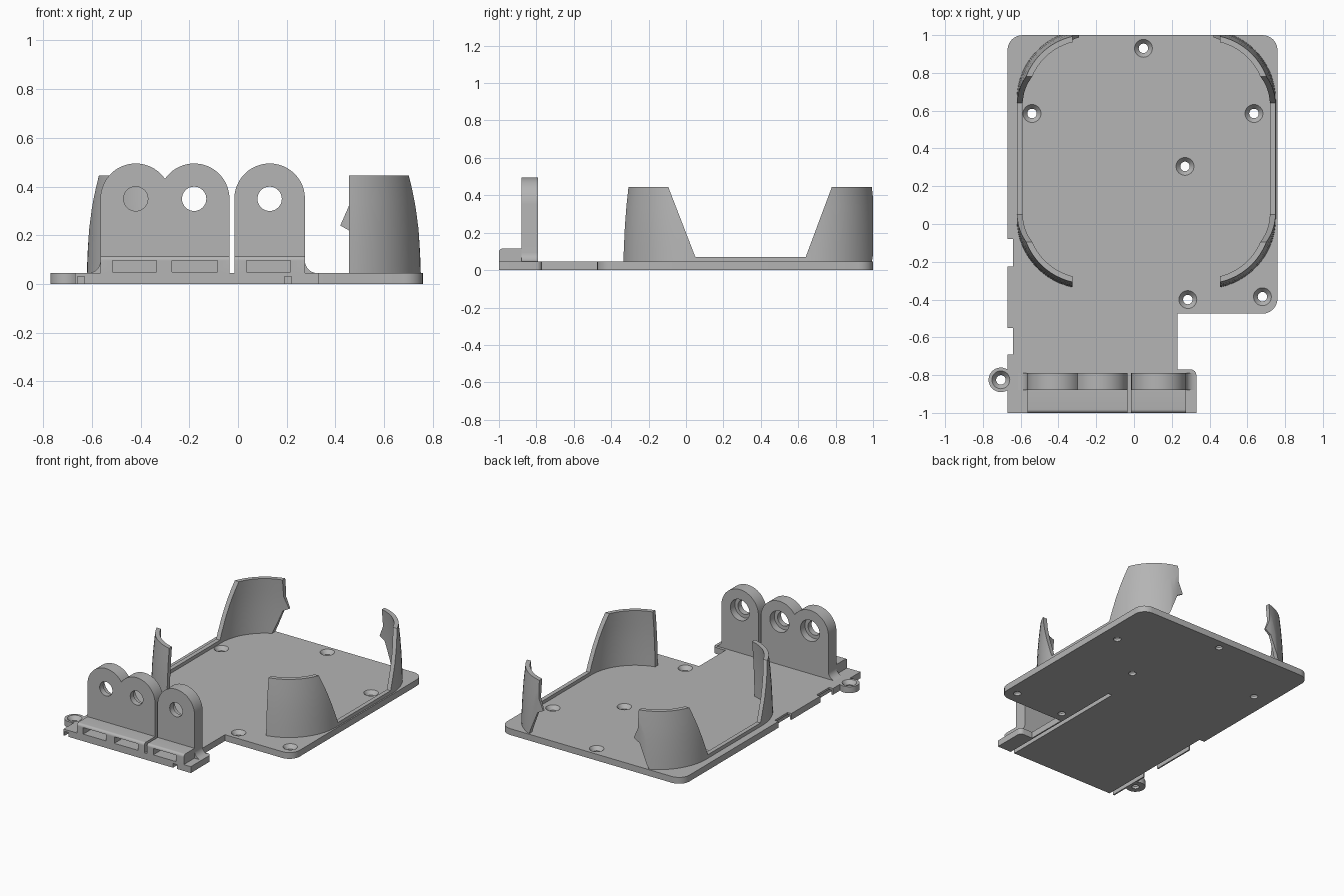
import bpy, bmesh
from math import pi, cos, sin, acos
from mathutils import Vector

if "Cube" in bpy.data.objects:
    bpy.data.objects.remove(bpy.data.objects["Cube"], do_unlink=True)

grey = bpy.data.materials.new("plain grey")
grey.use_nodes = True
grey.diffuse_color = (0.46, 0.46, 0.46, 1)
grey.node_tree.nodes["Principled BSDF"].inputs["Base Color"].default_value = grey.diffuse_color

T = 0.045          # plate thickness
CX, CY = 0.065, 0.343  # centre of the corner walls


def finish(name, bm):
    bmesh.ops.recalc_face_normals(bm, faces=bm.faces)
    mesh = bpy.data.meshes.new(name)
    bm.to_mesh(mesh)
    bm.free()
    mesh.materials.append(grey)
    ob = bpy.data.objects.new(name, mesh)
    bpy.context.collection.objects.link(ob)
    return ob


def prism(name, pts, axis, lo, hi):
    """Extrude a 2D polygon along an axis."""
    place = {"x": lambda u, v, w: (w, u, v), "y": lambda u, v, w: (u, w, v),
             "z": lambda u, v, w: (u, v, w)}[axis]
    bm = bmesh.new()
    a = [bm.verts.new(place(u, v, lo)) for u, v in pts]
    b = [bm.verts.new(place(u, v, hi)) for u, v in pts]
    bm.faces.new(a)
    bm.faces.new(b)
    for i in range(len(pts)):
        j = (i + 1) % len(pts)
        bm.faces.new((a[i], a[j], b[j], b[i]))
    return finish(name, bm)


def box(name, x0, x1, y0, y1, z0, z1):
    return prism(name, [(x0, y0), (x1, y0), (x1, y1), (x0, y1)], "z", z0, z1)


def arc(x, y, r, a0, a1, n=24):
    return [(x + r * cos(a0 + (a1 - a0) * i / n), y + r * sin(a0 + (a1 - a0) * i / n))
            for i in range(n + 1)]


def disc(name, u, v, r, axis, lo, hi):
    return prism(name, arc(u, v, r, 0, 2 * pi, 32)[:-1], axis, lo, hi)


def rounded(corners, n=6):
    """Outline of square corners (x, y, radius)."""
    out = []
    for i, (x, y, r) in enumerate(corners):
        p = Vector((x, y))
        if not r:
            out.append((x, y))
            continue
        a = (Vector(corners[i - 1][:2]) - p).normalized()
        b = (Vector(corners[(i + 1) % len(corners)][:2]) - p).normalized()
        c = p + r * (a + b)
        for k in range(n + 1):
            t = pi / 2 * k / n
            out.append(tuple(c - r * (b * cos(t) + a * sin(t))))
    return out


def boolean(ob, tool, operation="DIFFERENCE"):
    mod = ob.modifiers.new("cut", "BOOLEAN")
    mod.operation, mod.object, mod.solver = operation, tool, "EXACT"
    bpy.context.view_layer.objects.active = ob
    bpy.ops.object.modifier_apply(modifier=mod.name)
    bpy.data.objects.remove(tool, do_unlink=True)


def smooth(ob):
    bpy.ops.object.select_all(action="DESELECT")
    ob.select_set(True)
    bpy.context.view_layer.objects.active = ob
    bpy.ops.object.shade_smooth_by_angle(angle=0.5)


# Base plate with edge notches, flange and side ear
plate = prism("base_plate", rounded([
    (-0.67, 1, 0.08), (0.76, 1, 0.08), (0.76, -0.475, 0.08), (0.23, -0.475, 0),
    (0.23, -0.77, 0), (0.33, -0.77, 0.03), (0.33, -1, 0), (-0.67, -1, 0),
    (-0.67, -0.69, 0), (-0.64, -0.69, 0), (-0.64, -0.55, 0), (-0.67, -0.55, 0),
    (-0.67, -0.225, 0), (-0.64, -0.225, 0), (-0.64, -0.08, 0), (-0.67, -0.08, 0)]),
    "z", 0, T)
boolean(plate, disc("ear", -0.705, -0.825, 0.065, "z", 0, T), "UNION")

# Grooves under the plate
boolean(plate, box("groove", 0.19, 0.22, -1.1, 0, -0.1, 0.03))
boolean(plate, box("groove", -0.66, -0.63, -1.1, -0.08, -0.1, 0.03))

# Countersunk screw holes
for x, y in [(0.05, 0.93), (-0.54, 0.585), (0.635, 0.585), (0.27, 0.305),
             (0.285, -0.4), (0.68, -0.385), (-0.705, -0.825)]:
    boolean(plate, disc("hole", x, y, 0.025, "z", -0.1, 0.1))
    bm = bmesh.new()
    bmesh.ops.create_cone(bm, cap_ends=True, segments=32, radius1=0.024, radius2=0.049, depth=0.03)
    bmesh.ops.translate(bm, verts=bm.verts, vec=(x, y, 0.032))
    boolean(plate, finish("sink", bm))
smooth(plate)

# Tapered ring wall, cut down to four corners joined by low side rims
levels = [(0.03, 0.686), (0.12, 0.683), (0.23, 0.678), (0.34, 0.67), (T + 0.4, 0.659)]
loops = levels + [(z, h - 0.03) for z, h in reversed(levels)]
bm = bmesh.new()
rings = []
for z, h in loops:
    r = h - 0.315
    outline = rounded([(-h, -h, r), (h, -h, r), (h, h, r), (-h, h, r)], 16)
    rings.append([bm.verts.new((CX + x, CY + y, z)) for x, y in outline])
for i, ring in enumerate(rings):
    nxt = rings[(i + 1) % len(rings)]
    for k in range(len(ring)):
        m = (k + 1) % len(ring)
        bm.faces.new((ring[k], ring[m], nxt[m], nxt[k]))
wall = finish("corner_walls", bm)

boolean(wall, prism("side_gap", [(-0.115, 0.5), (-0.095, T + 0.4), (0.05, 0.07),
                                 (0.64, 0.07), (0.78, T + 0.4), (0.8, 0.5)], "x", -1, 1))
boolean(wall, box("front_gap", CX - 0.39, CX + 0.39, -0.6, 0.3, -0.1, 0.6))
half = [(0.39, 0.6), (0.39, 0.32), (0.355, 0.24), (0.4, 0.215), (0.47, 0.045), (0.47, -0.1)]
hooked = [(CX + x, z) for x, z in half] + [(CX - x, z) for x, z in reversed(half)]
boolean(wall, prism("back_gap", hooked, "y", 0.4, 1.3))
boolean(wall, box("back_trim", -1, 1, 1, 1.3, -0.1, 0.6))
smooth(wall)


# Upright lugs with bored holes
def lug(name, centres, flare):
    z, r, f = 0.35, 0.145, 0.05
    left, right = centres[0] - r, centres[-1] + r
    pts = [(left, 0.03)]
    if flare < 0:
        pts = [(left - f, 0.03)] + arc(left - f, T + f, f, -pi / 2, 0, 8)
    for i, x in enumerate(centres):
        a0, a1 = pi, 0
        if i > 0:
            a0 = pi - acos((x - centres[i - 1]) / 2 / r)
        if i < len(centres) - 1:
            a1 = acos((centres[i + 1] - x) / 2 / r)
        piece = arc(x, z, r, a0, a1)
        pts += piece[1:] if i else piece
    if flare > 0:
        pts += arc(right + f, T + f, f, pi, 1.5 * pi, 8) + [(right + f, 0.03)]
    else:
        pts.append((right, 0.03))
    ob = prism(name, pts, "y", -0.88, -0.79)
    for x in centres:
        boolean(ob, disc("bore", x, z, 0.05, "y", -1, -0.7))
        boolean(ob, disc("counterbore", x, z, 0.075, "y", -0.84, -0.7))
    smooth(ob)


lug("double_lug", [-0.42, -0.18], -1)
lug("single_lug", [0.13], 1)

# Front bars with slots
section = rounded([(-0.88, 0.03, 0), (-0.88, 0.115, 0), (-1, 0.115, 0.018), (-1, 0.03, 0)])
for name, x0, x1, slots in [
        ("double_bar", -0.565, -0.035, [(-0.515, -0.335), (-0.27, -0.085)]),
        ("single_bar", -0.015, 0.275, [(0.035, 0.215)])]:
    bar = prism(name, section, "x", x0, x1)
    for s0, s1 in slots:
        boolean(bar, box("slot", s0, s1, -1.1, -0.9, 0.05, 0.096))
    smooth(bar)
